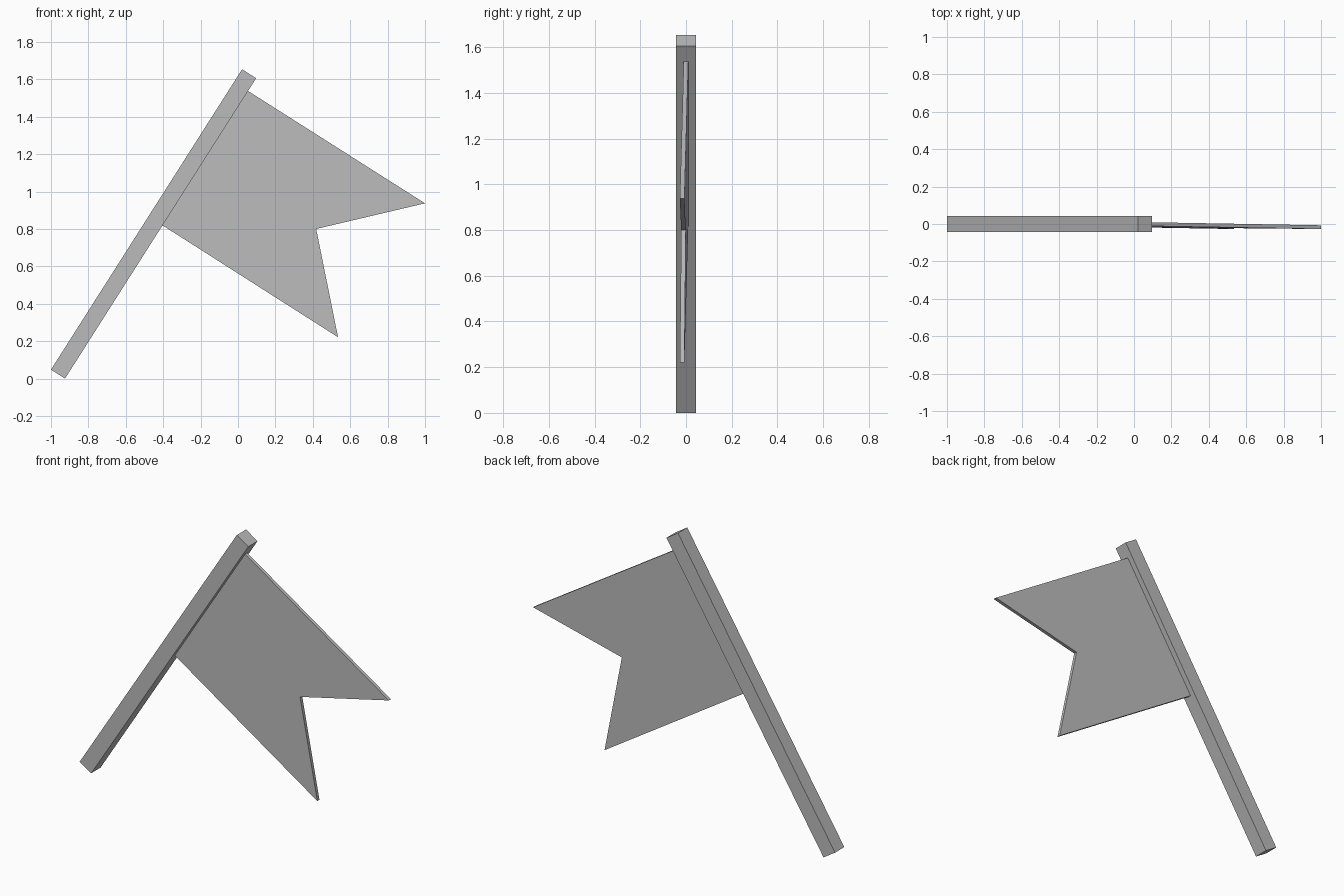
import bpy
import bmesh

cube = bpy.data.objects.get("Cube")
if cube:
    bpy.data.objects.remove(cube, do_unlink=True)

# One plain grey for the whole model
grey = bpy.data.materials.new("plain_grey")
grey.use_nodes = True
colour = (0.5, 0.5, 0.5, 1)
grey.diffuse_color = colour
grey.node_tree.nodes["Principled BSDF"].inputs["Base Color"].default_value = colour


def slab(name, outline, thickness):
    """Extrude an (x, y, z) outline along y, centred on its own y."""
    bm = bmesh.new()
    face = bm.faces.new([bm.verts.new((x, y - thickness / 2, z)) for x, y, z in outline])
    extruded = bmesh.ops.extrude_face_region(bm, geom=[face], use_keep_orig=True)
    moved = [v for v in extruded["geom"] if isinstance(v, bmesh.types.BMVert)]
    bmesh.ops.translate(bm, verts=moved, vec=(0, thickness, 0))
    bmesh.ops.recalc_face_normals(bm, faces=bm.faces)
    mesh = bpy.data.meshes.new(name)
    bm.to_mesh(mesh)
    bm.free()
    mesh.materials.append(grey)
    obj = bpy.data.objects.new(name, mesh)
    bpy.context.collection.objects.link(obj)
    return obj


# Leaning square pole
slab("pole", [(-1, 0, 0.048), (-0.925, 0, 0), (0.097, 0, 1.606), (0.022, 0, 1.654)], 0.086)

# Swallow-tailed flag, swung slightly forward at its tips
slab("flag", [(0.05, 0, 1.54), (-0.408, 0, 0.822), (0.535, -0.017, 0.221),
              (0.418, -0.011, 0.8), (1, -0.017, 0.937)], 0.02)
